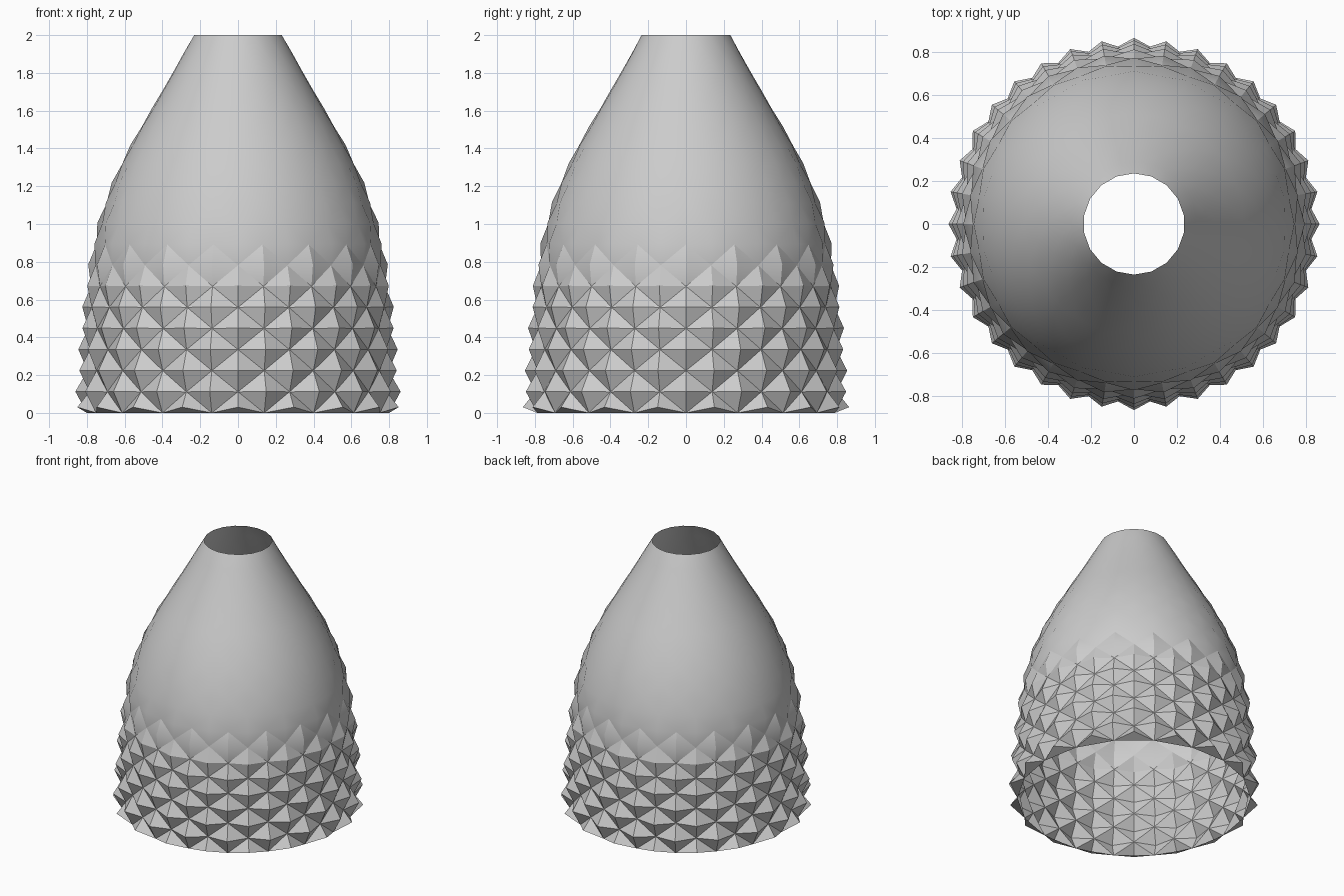
import bpy
import bmesh
from math import cos, sin, radians
from mathutils import Vector

if "Cube" in bpy.data.objects:
    bpy.data.objects.remove(bpy.data.objects["Cube"], do_unlink=True)

SIDES = 18
ROWS = 19
STEP = 360 / SIDES

# Outline of the shell as radius and height, from base to rim
PROFILE = [Vector(p) for p in (
    (0.8, 0), (0.795, 0.4), (0.785, 0.6), (0.765, 0.8), (0.73, 1.0),
    (0.667, 1.2), (0.575, 1.4), (0.46, 1.6), (0.345, 1.8), (0.235, 2))]


def point_along(distance):
    """Point on the outline at a given length from the base."""
    for a, b in zip(PROFILE, PROFILE[1:]):
        length = (b - a).length
        if distance <= length:
            return a.lerp(b, distance / length)
        distance -= length
    return PROFILE[-1]


total = sum((b - a).length for a, b in zip(PROFILE, PROFILE[1:]))
bm = bmesh.new()

# Staggered rings of valley points
rings = []
for k in range(ROWS + 1):
    r, z = point_along(total * k / ROWS)
    shift = 0.5 if k % 2 == 0 else 0
    ring = []
    for j in range(SIDES):
        a = radians(-90 + STEP * (j + shift))
        ring.append(bm.verts.new((r * cos(a), r * sin(a), z)))
    rings.append(ring)


def neighbours(k, j):
    """Offsets of the left and right points in the rings beside ring k."""
    left = j if k % 2 == 0 else j - 1
    return left % SIDES, (left + 1) % SIDES


# Diamonds between the rings, with half diamonds at base and rim
for k in range(ROWS + 1):
    for j in range(SIDES):
        left, right = neighbours(k, j)
        if k + 2 <= ROWS:
            bm.faces.new((rings[k][j], rings[k + 1][right],
                          rings[k + 2][j], rings[k + 1][left]))
        if k == 1:
            bm.faces.new((rings[0][left], rings[0][right], rings[1][j]))
        if k == ROWS - 1:
            bm.faces.new((rings[ROWS][right], rings[ROWS][left], rings[k][j]))

# Raise each diamond into a pyramid that flattens towards the rim
tips = bmesh.ops.poke(bm, faces=bm.faces[:], center_mode='MEAN')["verts"]
bm.normal_update()
for v in tips:
    v.co += v.normal * 0.075 * max(0, 1 - v.co.z / 2) ** 1.6

mesh = bpy.data.meshes.new("faceted_shade")
bm.to_mesh(mesh)
bm.free()
shade = bpy.data.objects.new("faceted_shade", mesh)
bpy.context.collection.objects.link(shade)

# Single plain grey finish
grey = bpy.data.materials.new("light_grey")
grey.use_nodes = True
colour = (0.6, 0.6, 0.6, 1)
grey.diffuse_color = colour
grey.node_tree.nodes["Principled BSDF"].inputs["Base Color"].default_value = colour
mesh.materials.append(grey)

bpy.ops.object.select_all(action='DESELECT')
shade.select_set(True)
bpy.context.view_layer.objects.active = shade
bpy.ops.object.shade_smooth_by_angle(angle=radians(30))
